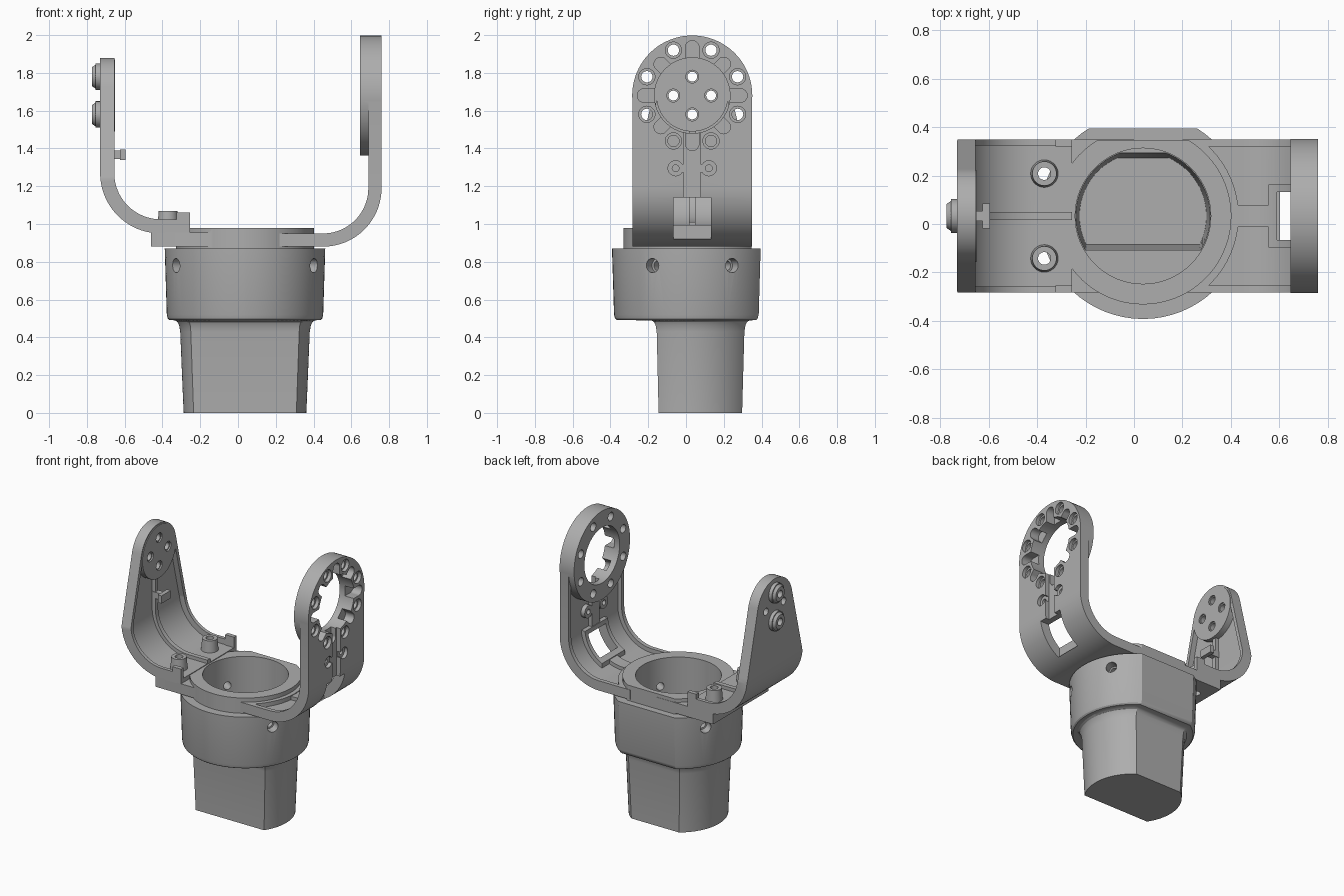
import bpy, bmesh
from math import sin, cos, pi, asin, acos, atan2, hypot, radians
from mathutils import Vector, Matrix

if "Cube" in bpy.data.objects:
    bpy.data.objects.remove(bpy.data.objects["Cube"])

grey = bpy.data.materials.new("satin grey")
grey.use_nodes = True
grey.diffuse_color = (0.42, 0.42, 0.42, 1)
grey.node_tree.nodes["Principled BSDF"].inputs["Base Color"].default_value = (0.42, 0.42, 0.42, 1)

XC, YC, ZD = 0.037, 0.033, 1.68      # socket axis and pivot height
HW = 0.316                           # half width of both arms


def make(bm, name):
    bmesh.ops.recalc_face_normals(bm, faces=bm.faces)
    mesh = bpy.data.meshes.new(name)
    bm.to_mesh(mesh)
    bm.free()
    mesh.materials.append(grey)
    ob = bpy.data.objects.new(name, mesh)
    bpy.context.collection.objects.link(ob)
    return ob


def loft(rings, name="helper"):
    bm = bmesh.new()
    vs = [[bm.verts.new(p) for p in ring] for ring in rings]
    n = len(vs[0])
    for a, b in zip(vs, vs[1:]):
        for i in range(n):
            j = (i + 1) % n
            bm.faces.new((a[i], a[j], b[j], b[i]))
    bm.faces.new(vs[0])
    bm.faces.new(vs[-1])
    return make(bm, name)


def cyl(p0, p1, r, r2=None, name="helper", seg=32):
    p0, p1 = Vector(p0), Vector(p1)
    d = p1 - p0
    rot = d.to_track_quat('Z', 'Y').to_matrix().to_4x4()
    bm = bmesh.new()
    bmesh.ops.create_cone(bm, cap_ends=True, segments=seg, radius1=r, radius2=r if r2 is None else r2,
                          depth=d.length, matrix=Matrix.Translation((p0 + p1) / 2) @ rot)
    return make(bm, name)


def xcyl(x0, x1, y, z, r, r2=None, seg=32):
    return cyl((x0, YC + y, z), (x1, YC + y, z), r, r2, seg=seg)


def box(x0, x1, y0, y1, z0, z1, name="helper"):
    """y is measured from the centre plane of the arms"""
    return loft([[(x, YC + y, z) for x, y in ((x0, y0), (x1, y0), (x1, y1), (x0, y1))] for z in (z0, z1)], name)


def boo(ob, others, op='DIFFERENCE'):
    for c in others:
        c.hide_render = True
        m = ob.modifiers.new("boolean", 'BOOLEAN')
        m.operation, m.solver, m.object = op, 'EXACT', c
        bpy.context.view_layer.objects.active = ob
        bpy.ops.object.modifier_apply(modifier=m.name)
        bpy.data.objects.remove(c)
    return ob


def section(z, r, front, back):
    """circle with its front and back sliced flat"""
    a, b = asin(max(front / r, -0.9999)), asin(min(back / r, 0.9999))
    n = 28
    arc = [a + (b - a) * i / n for i in range(n + 1)]
    return [(XC + r * cos(t), YC + r * sin(t), z) for t in arc] + \
           [(XC - r * cos(t), YC + r * sin(t), z) for t in reversed(arc)]


def arch(r, hw, knee, inset=0.0):
    """arm outline: round head running tangentially out to the full width"""
    r, hw = r - inset, hw - inset
    dz = knee - ZD
    a = atan2(dz, hw) + acos(min(1, r / hypot(hw, dz)))
    n = 40
    arc = [a + (pi - 2 * a) * i / n for i in range(n + 1)]
    pts = [(hw, 0.7), (hw, knee)] + [(r * cos(t), ZD + r * sin(t)) for t in arc] + [(-hw, knee), (-hw, 0.7)]
    return loft([[(x, YC + y, z) for y, z in pts] for x in (-1.2, 1.2)])


def strip(side, t0, t1, hw, start, xo, z0, R, top, name="helper"):
    """bent bar: level foot, quarter bend, upright; t is depth from the outer skin"""
    def line(t):
        bend = [-pi / 2 + pi / 2 * i / 20 for i in range(21)]
        return [(start, z0 + t)] + [(xo - R + (R - t) * cos(a), z0 + R + (R - t) * sin(a)) for a in bend] + [(xo - t, top)]
    pts = line(t0) + line(t1)[::-1]
    return loft([[(side * x, YC + y, z) for x, z in pts] for y in (-hw, hw)], name)


# socket: collar above a tapered stem, hollow inside
socket = loft([section(*s) for s in (
    (0, .325, -.178, .264), (.43, .343, -.188, .276), (.465, .349, -.194, .282), (.482, .358, -.203, .291),
    (.49, .372, -.217, .303), (.491, .400, -.400, .338), (.50, .409, -.409, .346), (.52, .414, -.414, .352),
    (.87, .425, -.425, .362))], "socket_body")
bore = [cyl((XC, YC, .5), (XC, YC, 1.1), .28, seg=64),
        loft([section(.04, .262, -.118, .24), section(.55, .278, -.143, .262)])]
for ang in (30, 150, 210, 330):
    d = Vector((cos(radians(ang)), sin(radians(ang)), 0))
    c = Vector((XC, YC, .78))
    bore += [cyl(c + d * .2, c + d * .5, .027), cyl(c + d * .36, c + d * .5, .038)]
boo(socket, bore)

# rim ring and the tab that carries the bolted arm
ring = loft([section(.87, .365, -.365, .314), section(.98, .365, -.365, .314)], "rim_ring")
boo(ring, [box(-.46, 0, -HW, HW, .88, .955)], 'UNION')
boo(ring, [cyl((XC, YC, .8), (XC, YC, 1.1), .28, seg=64)] +
    [cyl((-.37, YC + s * .175, .8), (-.37, YC + s * .175, 1.1), .026) for s in (-1, 1)])

# left arm, one piece with the ring
P = dict(start=.2, xo=.76, z0=.88, R=.31, top=2.1)
arm = strip(1, 0, .07, .4, name="left_arm", **P)
boo(arm, [arch(HW, HW, 1.2)], 'INTERSECT')
pocket = boo(strip(1, .04, .16, .4, **P), [arch(HW, HW, 1.2, .03)], 'INTERSECT')
boo(pocket, [cyl((XC, YC, .8), (XC, YC, 1.2), .395, seg=64)])
boo(arm, [pocket])
frame = boo(strip(1, .02, .07, .13, **P), [box(.555, .9, -.2, .2, .85, 1.17)], 'INTERSECT')
rib = strip(1, .02, .065, .045, **{**P, "top": 1.45})
pads = [xcyl(.69, .74, s * .088, 1.295, .045) for s in (-1, 1)]
boo(arm, [frame, rib] + pads + [xcyl(.645, .76, 0, ZD, .318, seg=80)], 'UNION')
cuts = [cyl((XC, YC, .8), (XC, YC, 1.1), .28, seg=64),
        box(.59, .9, -.1, .1, .92, 1.14),
        box(.728, .9, -.045, .045, 1.1, 1.5),
        box(.735, .9, -.088, .088, 1.275, 1.315),
        xcyl(.6, .9, 0, ZD, .2, seg=64)]
for s in (-1, 1):
    cuts += [xcyl(.735, .9, s * .088, 1.295, .04), xcyl(.6, .9, s * .088, 1.295, .018)]
for k in range(8):
    # bolt holes alternate with round-ended slots around the opening
    a, b = radians(22.5 + 45 * k), radians(45 * k)
    y, z = .26 * cos(a), ZD + .26 * sin(a)
    cuts += [xcyl(.6, .9, y, z, .03, seg=20), xcyl(.735, .9, y, z, .043, seg=24)]
    reach = .255 if k % 2 == 0 else .235
    slot = box(.69, .9, .1, reach, -.036, .036)
    slot.data.transform(Matrix.Translation((0, YC, ZD)) @ Matrix.Rotation(b, 4, 'X') @ Matrix.Translation((0, -YC, 0)))
    cuts += [slot, xcyl(.69, .9, reach * cos(b), ZD + reach * sin(b), .0362, seg=24)]
boo(arm, cuts)

# right arm, bolted on top of the tab
Q = dict(start=.255, xo=.73, z0=.95, R=.32, top=1.95)
bolted = strip(-1, 0, .075, .4, name="right_arm", **Q)
boo(bolted, [arch(.2, HW, 1.24)], 'INTERSECT')
pocket = boo(strip(-1, .035, .16, .4, **{**Q, "start": .2}), [arch(.2, HW, 1.24, .025)], 'INTERSECT')
boo(bolted, [pocket])
extra = [strip(-1, .02, .06, .016, **{**Q, "top": 1.5}),
         xcyl(-.73, -.65, 0, ZD, .19, seg=64),
         box(-.71, -.595, -.02, .02, 1.345, 1.39), box(-.625, -.595, -.052, .052, 1.34, 1.395)]
for s in (-1, 1):
    e = sorted((s * (HW - .03), s * HW))
    extra += [box(-.325, -.255, *e, .95, 1.06),
              cyl((-.37, YC + s * .175, .97), (-.37, YC + s * .175, 1.068), .058, .05),
              xcyl(-.72, -.755, 0, ZD + s * .1, .07), xcyl(-.75, -.773, 0, ZD + s * .1, .066, .05)]
boo(bolted, extra, 'UNION')
holes = []
for s in (-1, 1):
    holes += [cyl((-.37, YC + s * .175, .8), (-.37, YC + s * .175, 1.2), .026)]
    for y, z in ((s * .1, 0), (0, s * .1)):
        holes += [xcyl(-.9, -.5, y, ZD + z, .026), xcyl(-.66, -.6, y, ZD + z, .034)]
boo(bolted, holes)

for ob in (socket, ring, arm, bolted):
    bpy.ops.object.select_all(action='DESELECT')
    ob.select_set(True)
    bpy.context.view_layer.objects.active = ob
    bpy.ops.object.shade_smooth_by_angle(angle=radians(30))
